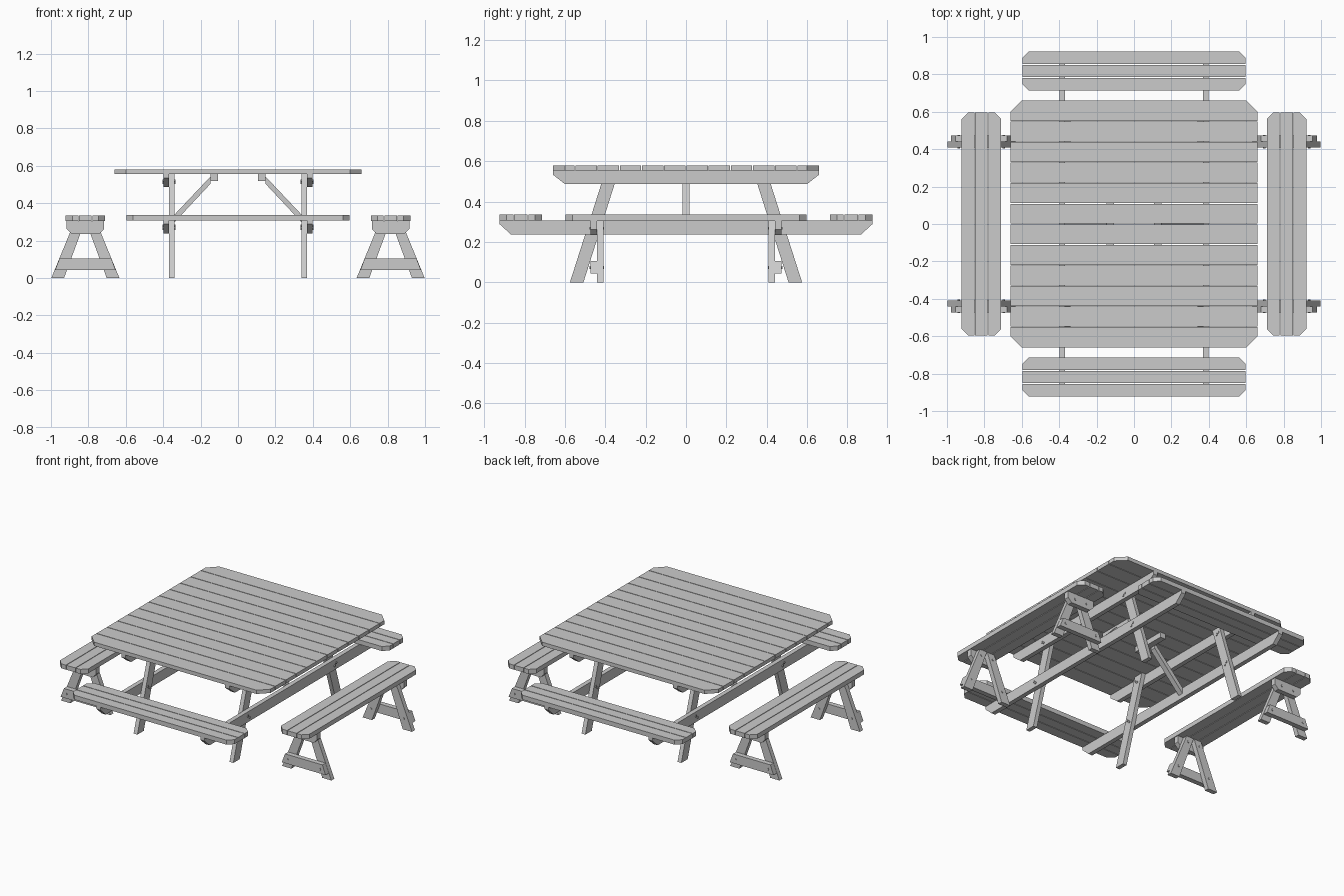
import bpy, bmesh

if "Cube" in bpy.data.objects:
    bpy.data.objects.remove(bpy.data.objects["Cube"])

SIDES = (-1, 1)


def prism(name, pts, axis, lo, hi):
    """Extrude a 2D profile along an axis; profile is (y,z), (x,z) or (x,y)."""
    bm = bmesh.new()

    def place(p, d):
        return {'x': (d, p[0], p[1]), 'y': (p[0], d, p[1]), 'z': (p[0], p[1], d)}[axis]

    a = [bm.verts.new(place(p, lo)) for p in pts]
    b = [bm.verts.new(place(p, hi)) for p in pts]
    bm.faces.new(a)
    bm.faces.new(b)
    n = len(pts)
    for i in range(n):
        j = (i + 1) % n
        bm.faces.new((a[i], a[j], b[j], b[i]))
    bmesh.ops.recalc_face_normals(bm, faces=bm.faces)
    me = bpy.data.meshes.new(name)
    bm.to_mesh(me)
    bm.free()
    ob = bpy.data.objects.new(name, me)
    bpy.context.collection.objects.link(ob)
    return ob


def bolt(c, axis, lo, hi):
    r = 0.007
    h = r * 0.5
    u, v = c
    pts = [(u + r, v), (u + h, v + r), (u - h, v + r), (u - r, v), (u - h, v - r), (u + h, v - r)]
    prism("bolt", pts, axis, lo, hi)


def planks(name, half, c0, c1, n, cut, z0, z1, along='x'):
    """Row of planks with chamfered outer corners."""
    w, gap = (c1 - c0) / n, 0.002
    for i in range(n):
        a = c0 + i * w + (gap if i else 0)
        b = c0 + (i + 1) * w - (gap if i < n - 1 else 0)
        ca = cut if i == 0 else 0
        cb = cut if i == n - 1 else 0
        pts = [(-half + ca, a), (half - ca, a)]
        if ca:
            pts.append((half, a + ca))
        if cb:
            pts.append((half, b - cb))
        pts += [(half - cb, b), (-half + cb, b)]
        if cb:
            pts.append((-half, b - cb))
        if ca:
            pts.append((-half, a + ca))
        if along == 'y':
            pts = [(q, p) for p, q in pts]
        prism(name, pts, 'z', z0, z1)


def beam_profile(c, half, z0, z1, cx, cz):
    """Beam side profile with its lower corners cut off."""
    return [(c - half, z1), (c - half, z0 + cz), (c - half + cx, z0),
            (c + half - cx, z0), (c + half, z0 + cz), (c + half, z1)]


def span(s, a, b):
    return tuple(sorted((s * a, s * b)))


# table top and attached seats
planks("tabletop_plank", 0.66, -0.66, 0.66, 12, 0.06, 0.555, 0.58)
for s in SIDES:
    planks("fixed_seat_plank", 0.597, *span(s, 0.713, 0.923), 3, 0.035, 0.307, 0.337)

# table frame
for sx in SIDES:
    beam = span(sx, 0.368, 0.398)
    prism("tabletop_beam", beam_profile(0, 0.66, 0.487, 0.555, 0.06, 0.047), 'x', *beam)
    prism("seat_beam", beam_profile(0, 0.923, 0.238, 0.307, 0.055, 0.05), 'x', *beam)
    for sy in SIDES:
        leg = [(0.575, 0), (0.508, 0), (0.332, 0.555), (0.398, 0.555)]
        prism("table_leg", [(sy * y, z) for y, z in leg], 'x', *span(sx, 0.34, 0.368))
        for y, z in ((0.39, 0.52), (0.375, 0.51), (0.465, 0.28), (0.45, 0.265)):
            bolt((sy * y, z), 'x', *span(sx, 0.335, 0.403))
    # diagonal brace and its cleat
    brace = [(0.368, 0.268), (0.368, 0.309), (0.148, 0.542), (0.148, 0.503)]
    prism("brace", [(sx * x, z) for x, z in brace], 'y', -0.018, 0.018)
    prism("brace_cleat", [(-0.12, 0.52), (0.12, 0.52), (0.12, 0.555), (-0.12, 0.555)],
          'x', *span(sx, 0.108, 0.148))

# free-standing side benches
for sx in SIDES:
    c = sx * 0.816
    planks("side_bench_plank", 0.597, *span(sx, 0.711, 0.921), 3, 0.035, 0.305, 0.335, 'y')
    for sy in SIDES:
        outer = span(sy, 0.44, 0.473)
        prism("bench_beam", beam_profile(c, 0.1, 0.235, 0.305, 0.027, 0.027), 'y', *outer)
        prism("bench_rail", [(c - 0.162, 0.043), (c + 0.162, 0.043),
                             (c + 0.138, 0.105), (c - 0.138, 0.105)], 'y', *outer)
        for s in SIDES:
            leg = [(0.182, 0), (0.114, 0), (0.002, 0.305), (0.057, 0.305)]
            prism("bench_leg", [(c + s * x, z) for x, z in leg], 'y', *span(sy, 0.409, 0.44))
            for x, z in ((0.12, 0.073), (0.045, 0.268)):
                bolt((c + s * x, z), 'y', *span(sy, 0.405, 0.477))
